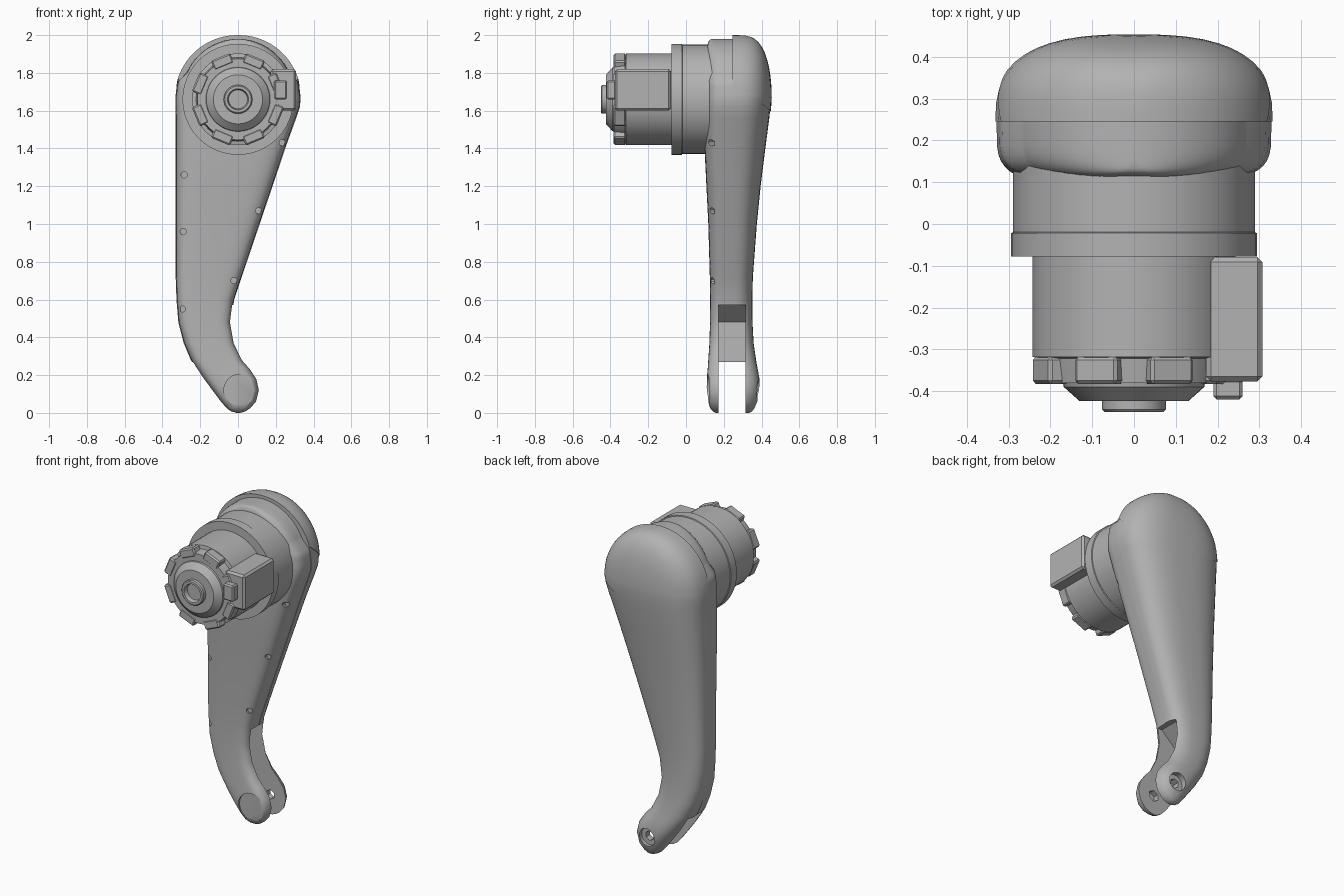
import bpy, bmesh, math
from mathutils import Vector, Matrix

if "Cube" in bpy.data.objects:
    bpy.data.objects.remove(bpy.data.objects["Cube"])

grey = bpy.data.materials.new("plain grey")
grey.use_nodes = True
shade = (0.45, 0.45, 0.45, 1)
grey.diffuse_color = shade
grey.node_tree.nodes["Principled BSDF"].inputs["Base Color"].default_value = shade

SEAM = 0.245      # depth where the two shells meet
AXIS = 1.66       # height of the motor axis
FRONT, BACK = -1, 1


def make(name, bm, smooth=True):
    bmesh.ops.recalc_face_normals(bm, faces=bm.faces[:])
    mesh = bpy.data.meshes.new(name)
    bm.to_mesh(mesh)
    bm.free()
    mesh.materials.append(grey)
    obj = bpy.data.objects.new(name, mesh)
    bpy.context.collection.objects.link(obj)
    if smooth:
        finish(obj)
    return obj


def finish(obj):
    bpy.ops.object.select_all(action='DESELECT')
    obj.select_set(True)
    bpy.context.view_layer.objects.active = obj
    bpy.ops.object.shade_smooth_by_angle(angle=math.radians(35))


def cut(obj, cutter):
    mod = obj.modifiers.new("cut", 'BOOLEAN')
    mod.operation, mod.solver, mod.object = 'DIFFERENCE', 'EXACT', cutter
    bpy.context.view_layer.objects.active = obj
    bpy.ops.object.modifier_apply(modifier=mod.name)
    bpy.data.objects.remove(cutter)


def bridge(bm, rings, closed=True):
    for a, b in zip(rings, rings[1:]):
        n = len(a)
        for i in range(n if closed else n - 1):
            j = (i + 1) % n
            bm.faces.new((a[i], a[j], b[j], b[i]))
    bm.faces.new(rings[0])
    bm.faces.new(rings[-1])


def shell_mesh(rows, side, power, grow=0.0, steps=24):
    """Stack of half superellipse slices on one side of the seam."""
    bm = bmesh.new()
    rings = []
    for z, left, right, depth in rows:
        mid, half = (left + right) / 2, (right - left) / 2 + grow
        ring = []
        for i in range(steps + 1):
            c, s = math.cos(math.pi * i / steps), math.sin(math.pi * i / steps)
            x = mid + math.copysign(half * abs(c) ** (2 / power), c)
            y = SEAM + side * (depth + grow) * max(s, 0) ** (2 / power)
            ring.append(bm.verts.new((x, y, z)))
        rings.append(ring)
    bridge(bm, rings)
    return bm


def lathe(name, profile, segments=48):
    """Turn (y, radius) points round the motor axis."""
    bm = bmesh.new()
    rings = []
    for y, r in profile:
        angles = [math.tau * i / segments for i in range(segments)]
        rings.append([bm.verts.new((r * math.cos(a), y, AXIS + r * math.sin(a))) for a in angles])
    bridge(bm, rings)
    return make(name, bm)


def rod(name, x, z, r, y0, y1, segments=24):
    bm = bmesh.new()
    bmesh.ops.create_cone(bm, cap_ends=True, segments=segments, radius1=r, radius2=r, depth=y1 - y0,
                          matrix=Matrix.Translation((x, (y0 + y1) / 2, z)) @ Matrix.Rotation(math.pi / 2, 4, 'X'))
    return make(name, bm, False)


def block(name, x, y, z, size, turn=0.0, bevel=0.0):
    bm = bmesh.new()
    bmesh.ops.create_cube(bm, size=1, matrix=Matrix.Diagonal((*size, 1)))
    if bevel:
        bmesh.ops.bevel(bm, geom=bm.edges[:], offset=bevel, segments=1, affect='EDGES')
    bm.transform(Matrix.Translation((0, y, AXIS)) @ Matrix.Rotation(-turn, 4, 'Y')
                 @ Matrix.Translation((x, 0, z)))
    return make(name, bm, False)


def fork_gap():
    points = [(-.5, -.1), (-.5, .27), (-.14, .27), (-.16, .48), (-.06, .57), (.3, .57), (.3, -.1)]
    bm = bmesh.new()
    bridge(bm, [[bm.verts.new((x, y, z)) for x, z in points] for y in (.172, .315)])
    return make("gap_cutter", bm, False)


# Leg outline: height, left edge, right edge, front depth, back depth
leg = [
    (0.0, -.012, .015, .09, .09), (.008, -.04, .045, .105, .105),
    (.025, -.065, .07, .12, .118), (.06, -.095, .1, .132, .132),
    (.12, -.14, .115, .139, .144), (.18, -.185, .102, .138, .144),
    (.235, -.222, .065, .133, .134), (.28, -.25, .025, .13, .126),
    (.37, -.288, -.017, .124, .113), (.48, -.316, -.036, .121, .107),
    (.6, -.326, -.02, .12, .106), (.72, -.33, .02, .122, .109),
    (1.0, -.33, .115, .13, .13), (1.2, -.33, .183, .14, .15),
    (1.4, -.33, .25, .15, .175), (1.56, -.33, .308, .15, .196),
    (1.62, -.332, .328, .15, .202), (1.67, -.332, .332, .148, .205)]


def dome(low, centre, radius, depth, power, count=14):
    """Slices of a round top, beginning at the height low."""
    start = math.asin((low - centre) / radius)
    angles = [start + (1.55 - start) * i / count for i in range(count + 1)]
    return [(centre + radius * math.sin(a), -radius * math.cos(a), radius * math.cos(a),
             depth * math.cos(a) ** power) for a in angles]


# Back shell with its raised top cap
back_rows = [(z, l, r, b) for z, l, r, f, b in leg] + dome(1.69, 1.67, .33, .205, .55)
back_shell = make("back_shell", shell_mesh(back_rows, BACK, 2.7), False)

cap_mesh = shell_mesh(back_rows, BACK, 2.7, .004)
geometry = cap_mesh.verts[:] + cap_mesh.edges[:] + cap_mesh.faces[:]
bmesh.ops.bisect_plane(cap_mesh, geom=geometry, plane_co=(0, SEAM, 1.77),
                       plane_no=Vector((0, .17, .2)).normalized(), clear_inner=True)
bmesh.ops.holes_fill(cap_mesh, edges=[e for e in cap_mesh.edges if e.is_boundary])
make("back_cap", cap_mesh)

# Front shell, stepped in above the shoulder
front_rows = [(z, l, r, f) for z, l, r, f, b in leg]
front_rows += [r for r in dome(1.69, 1.67, .33, .147, .1) if r[0] < 1.79]
front_rows += dome(1.8, 1.68, .3, .145, .1)
front_shell = make("front_shell", shell_mesh(front_rows, FRONT, 4.5, -.003), False)

# Fork at the foot, with bolt seats
for shell in (front_shell, back_shell):
    cut(shell, fork_gap())
cut(front_shell, rod("dish_cutter", .01, .12, .085, 0, .122))
cut(front_shell, rod("bolt_cutter", 0, .12, .035, .14, .2, 6))
cut(back_shell, rod("seat_cutter", 0, .12, .055, .355, .5))
cut(back_shell, rod("bolt_cutter", 0, .12, .03, .3, .4, 6))

# Small screw recesses along the front edges
for x, z in [(.235, 1.43), (.11, 1.07), (-.02, .7), (-.295, .55), (-.29, .96), (-.285, 1.26)]:
    cut(front_shell, rod("screw_cutter", x, z, .017, 0, .15, 10))
finish(front_shell)
finish(back_shell)

# Motor housing: collar, band and stepped front
lathe("motor_collar", [(.2, .289), (-.02, .289)])
lathe("motor_band", [(-.015, .28), (-.022, .294), (-.078, .294), (-.078, .2)])
lathe("motor_body", [(-.05, .243), (-.318, .243), (-.322, .222), (-.38, .215), (-.38, .17),
                     (-.39, .168), (-.424, .13), (-.424, .08)])
lathe("shaft_boss", [(-.41, .076), (-.444, .076), (-.45, .07), (-.45, .056), (-.425, .05)], 32)

# Clamping lugs round the motor front
for i in range(8):
    block("front_lug", .215, -.35, 0, (.055, .066, .11), math.tau * (i + .5) / 8, .008)

# Connector on the motor side
block("connector_box", .24, -.228, .05, (.135, .297, .22), 0, .012)
block("connector_plug", .225, -.395, .05, (.07, .05, .1), 0, .008)
